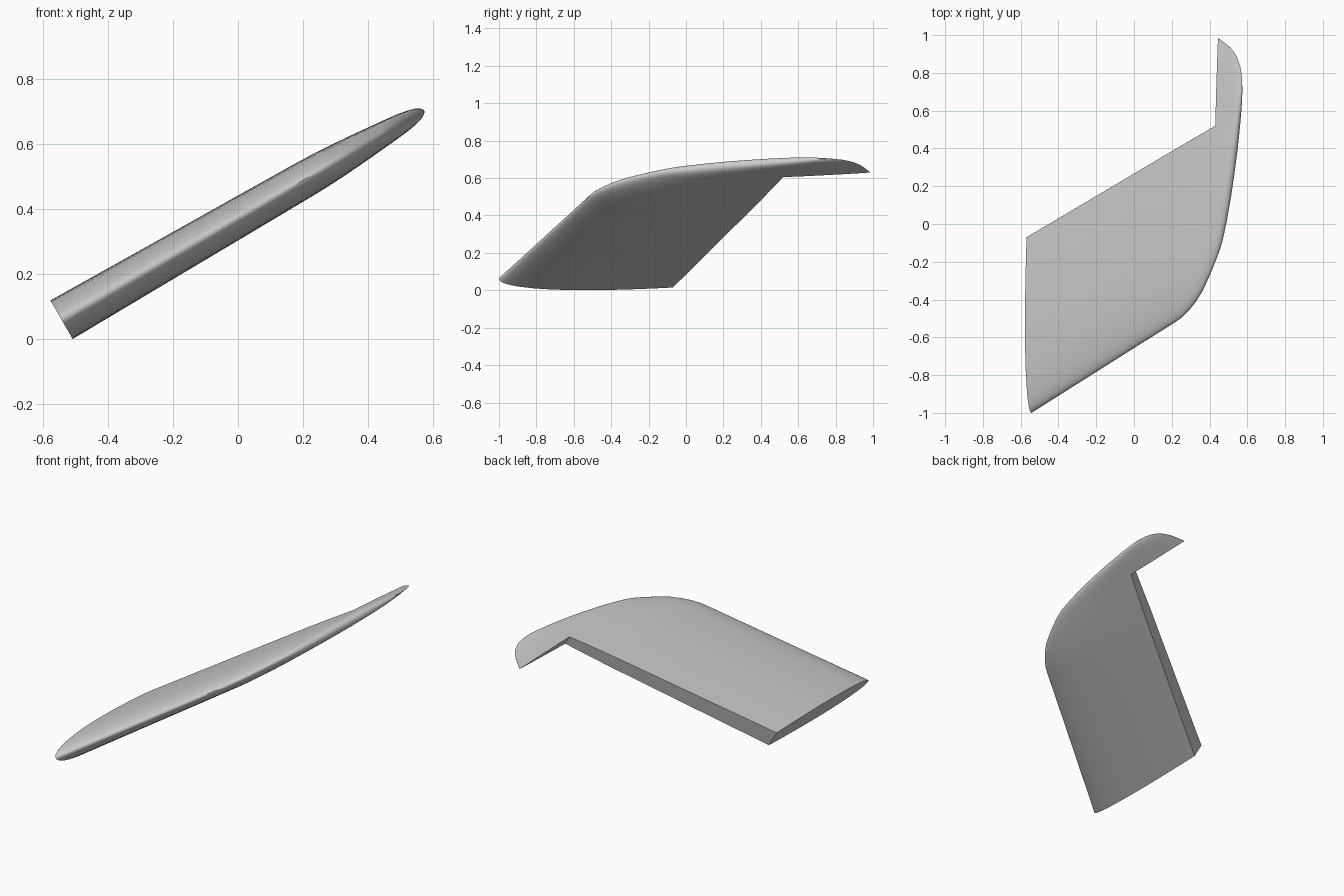
import bpy, bmesh, math
from mathutils import Vector

if "Cube" in bpy.data.objects:
    bpy.data.objects.remove(bpy.data.objects["Cube"])

TILT = math.radians(30)
NORMAL = Vector((-math.sin(TILT), 0, math.cos(TILT)))
X0, Z0 = -0.543, 0.06
XH = 0.445            # inboard side of the tip horn
N, M = 18, 10         # points along the front and horn parts of a section

# stations: x, leading edge y, max half thickness, trailing edge y (None = straight inboard line)
STATIONS = [
    (-0.543, -1.0, 0.0685, None), (-0.2, -0.783, 0.063, None),
    (0.0, -0.657, 0.060, None), (0.21, -0.525, 0.0565, None),
    (0.25, -0.498, 0.055, None), (0.285, -0.463, 0.053, None),
    (0.32, -0.42, 0.0505, None), (0.36, -0.358, 0.047, None),
    (0.4, -0.272, 0.043, None), (XH, -0.160, 0.038, 0.985),
    (0.465, -0.095, 0.036, 0.970), (0.485, 0.0, 0.0335, 0.955),
    (0.505, 0.11, 0.031, 0.938), (0.525, 0.243, 0.027, 0.916),
    (0.54, 0.355, 0.0235, 0.892), (0.553, 0.47, 0.019, 0.863),
    (0.562, 0.56, 0.014, 0.835), (0.569, 0.64, 0.008, 0.795),
    (0.572, 0.69, 0.003, 0.76),
]


def half(u):
    """Symmetric aerofoil half thickness, scaled to a maximum of 1."""
    return 10 * (0.2969 * math.sqrt(u) - 0.126 * u - 0.3516 * u**2
                 + 0.2843 * u**3 - 0.1015 * u**4)


bm = bmesh.new()
rows = []
for x, le, h, te in STATIONS:
    k = (x - X0) / (XH - X0)
    if te is None:
        te = 0.55 + 0.435 * k
    cut = (-0.07 + 0.59 * k - le) / (te - le) if x <= XH else 0.594
    us = [cut * (i / N) ** 2 for i in range(N + 1)]
    if x >= XH:
        us += [cut + (1 - cut) * i / M for i in range(1, M + 1)]
    sides = []
    for sign in (1, -1):
        pts = []
        for u in us:
            p = Vector((x, le + u * (te - le), Z0 + (x - X0) * math.tan(TILT)))
            pts.append(bm.verts.new(p + NORMAL * sign * h * half(u)))
        sides.append(pts)
    rows.append(sides)

# skin and hinge face
for a, b in zip(rows, rows[1:]):
    n = min(len(a[0]), len(b[0]))
    for s in (0, 1):
        for i in range(n - 1):
            bm.faces.new((a[s][i], a[s][i + 1], b[s][i + 1], b[s][i]))
    bm.faces.new((a[0][n - 1], b[0][n - 1], b[1][n - 1], a[1][n - 1]))


def cap(sides, start):
    for i in range(start, len(sides[0]) - 1):
        bm.faces.new((sides[0][i], sides[0][i + 1], sides[1][i + 1], sides[1][i]))


# root end, horn inboard side and tip
cap(rows[0], 0)
cap(next(r for r in rows if len(r[0]) > N + 1), N)
cap(rows[-1], 0)

bmesh.ops.remove_doubles(bm, verts=bm.verts, dist=0.0002)
bmesh.ops.recalc_face_normals(bm, faces=bm.faces)
mesh = bpy.data.meshes.new("tail_fin")
bm.to_mesh(mesh)
bm.free()
fin = bpy.data.objects.new("tail_fin", mesh)
bpy.context.collection.objects.link(fin)
bpy.context.view_layer.objects.active = fin
fin.select_set(True)
bpy.ops.object.shade_smooth_by_angle(angle=math.radians(35))
